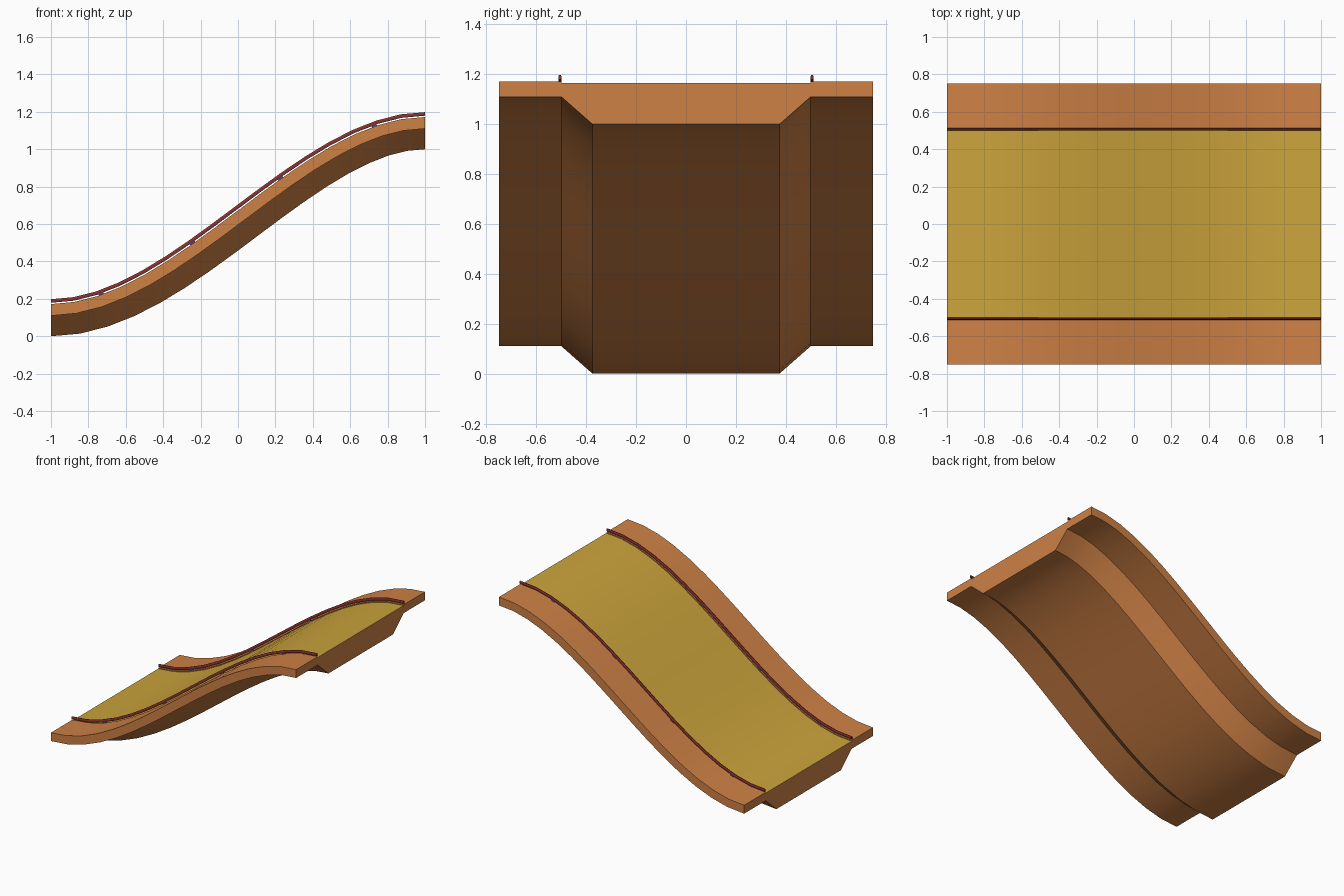
import bpy, bmesh, math

if "Cube" in bpy.data.objects:
    bpy.data.objects.remove(bpy.data.objects["Cube"])

SEGMENTS = 16
REF = 0.17  # height of the guiding curve at the low end


def material(name, color):
    m = bpy.data.materials.new(name)
    m.diffuse_color = (*color, 1)
    m.use_nodes = True
    m.node_tree.nodes["Principled BSDF"].inputs["Base Color"].default_value = m.diffuse_color
    return m


ORANGE = material("orange", (0.62, 0.22, 0.06))
YELLOW = material("yellow", (0.60, 0.37, 0.045))
RED = material("dark_red", (0.26, 0.035, 0.03))
BLUE = material("blue", (0.06, 0.07, 0.35))


def on_slope(x, h):
    """Point at height h of the section, measured square to the S-curve."""
    t = (x + 1) / 2
    a = math.atan(3 * t * (1 - t))
    d = h - REF
    return x - d * math.sin(a), REF + t * t * (3 - 2 * t) + d * math.cos(a)


def sweep(name, profile, mat, x0=-1, x1=1, steps=SEGMENTS):
    """Sweep a closed (y, height) profile along the S-curve."""
    bm = bmesh.new()
    rings = []
    for i in range(steps + 1):
        ring = []
        for y, h in profile:
            x, z = on_slope(x0 + (x1 - x0) * i / steps, h)
            ring.append(bm.verts.new((x, y, z)))
        rings.append(ring)
    n = len(profile)
    for a, b in zip(rings, rings[1:]):
        for j in range(n):
            k = (j + 1) % n
            bm.faces.new((a[j], a[k], b[k], b[j]))
    bm.faces.new(rings[0])
    bm.faces.new(rings[-1])
    bmesh.ops.recalc_face_normals(bm, faces=bm.faces)
    mesh = bpy.data.meshes.new(name)
    bm.to_mesh(mesh)
    bm.free()
    mesh.materials.append(mat)
    ob = bpy.data.objects.new(name, mesh)
    bpy.context.collection.objects.link(ob)
    bpy.ops.object.select_all(action='DESELECT')
    ob.select_set(True)
    bpy.context.view_layer.objects.active = ob
    bpy.ops.object.shade_smooth_by_angle(angle=math.radians(25))
    return ob


def box(y0, y1, h0, h1):
    return [(y0, h0), (y1, h0), (y1, h1), (y0, h1)]


# Bed: side flanges, sunken middle and tapered keel underneath
half = [(0.375, 0), (0.5, 0.11), (0.75, 0.11), (0.75, 0.172),
        (0.5, 0.172), (0.5, 0.164)]
sweep("ramp_bed", half + [(-y, h) for y, h in reversed(half)], ORANGE)

# Yellow running surface
sweep("running_surface", box(-0.5, 0.5, 0.163, 0.166), YELLOW)

# Guide rails held just above the bed by small posts
for side, s in (("right", -1), ("left", 1)):
    c = 0.506 * s
    rail = [(c - 0.004, 0.179), (c + 0.004, 0.179), (c + 0.006, 0.184),
            (c + 0.006, 0.192), (c + 0.003, 0.198), (c - 0.003, 0.198),
            (c - 0.006, 0.192), (c - 0.006, 0.184)]
    sweep(f"guide_rail_{side}", rail, RED)
    for i, x in enumerate((-0.73, -0.24, 0.23, 0.73)):
        sweep(f"rail_post_{side}_{i + 1}", box(c - 0.004, c + 0.004, 0.168, 0.182),
              BLUE, x - 0.013, x + 0.013, 1)
